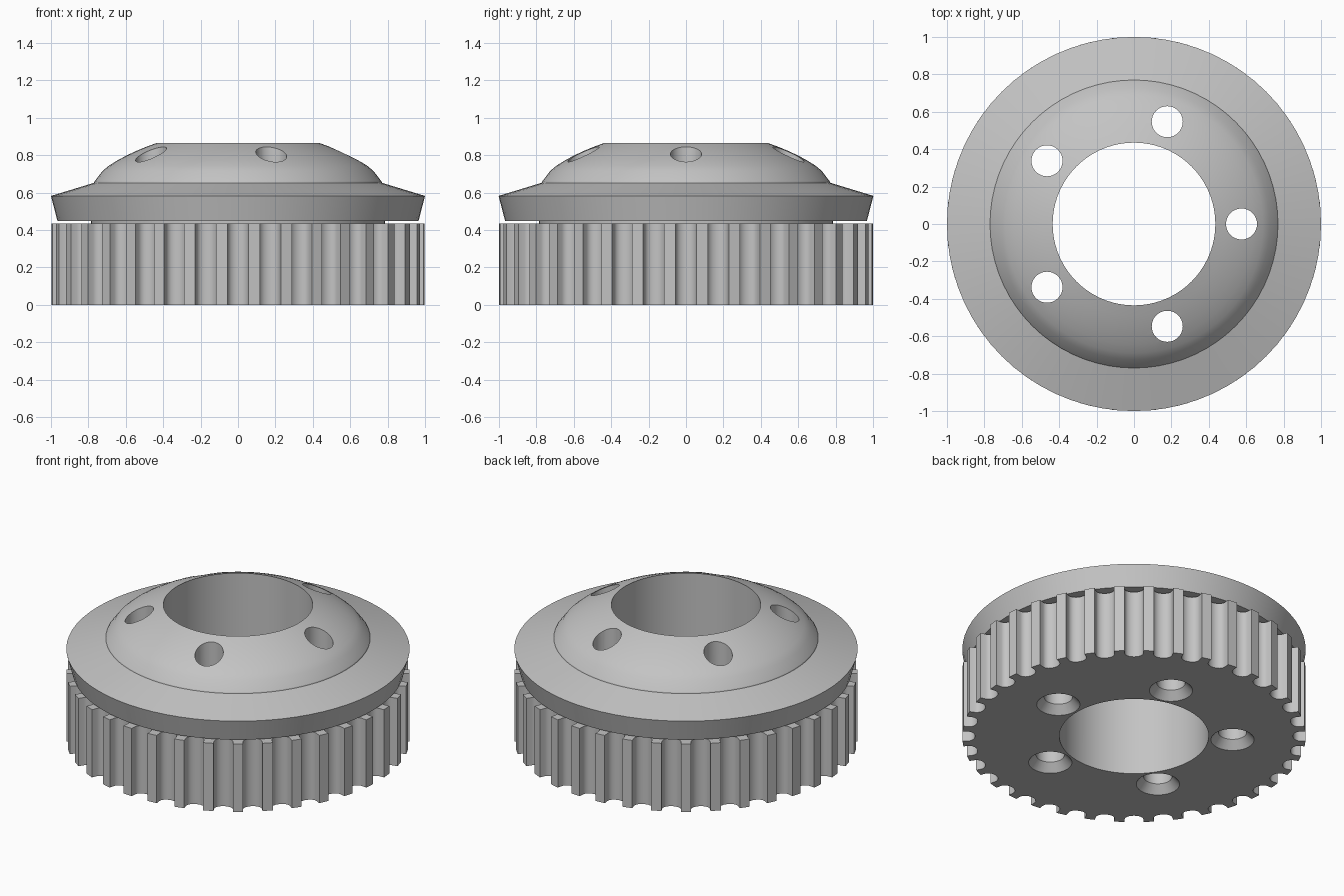
import bpy, bmesh
from math import sin, cos, pi, radians

cube = bpy.data.objects.get("Cube")
if cube:
    bpy.data.objects.remove(cube, do_unlink=True)

TEETH, BORE = 36, 0.435
GEAR_TOP = 0.435

steel = bpy.data.materials.new("grey metal")
steel.use_nodes = True
GREY = (0.55, 0.55, 0.55, 1)
steel.diffuse_color = GREY
steel.node_tree.nodes["Principled BSDF"].inputs["Base Color"].default_value = GREY


def make_object(name, bm):
    bmesh.ops.recalc_face_normals(bm, faces=bm.faces[:])
    mesh = bpy.data.meshes.new(name)
    bm.to_mesh(mesh)
    bm.free()
    mesh.materials.append(steel)
    ob = bpy.data.objects.new(name, mesh)
    bpy.context.collection.objects.link(ob)
    return ob


def lathe(bm, profile, steps, cx=0, cy=0, capped=False):
    """Spin (radius, z) points; close into a ring, or cap both ends."""
    rings = [[bm.verts.new((cx + r * cos(2 * pi * i / steps),
                            cy + r * sin(2 * pi * i / steps), z))
              for i in range(steps)] for r, z in profile]
    pairs = list(zip(rings, rings[1:]))
    if capped:
        bm.faces.new(rings[0])
        bm.faces.new(rings[-1])
    else:
        pairs.append((rings[-1], rings[0]))
    for a, b in pairs:
        for i in range(steps):
            j = (i + 1) % steps
            bm.faces.new((a[i], a[j], b[j], b[i]))


# Toothed ring: U-shaped grooves cut into the rim of an extruded disc
bm = bmesh.new()
outline = []
half, wall, depth = radians(3.25), 0.965, 0.04
for t in range(TEETH):
    mid = 2 * pi * t / TEETH
    groove = [(1, -half)]
    for k in range(9):
        a = pi * k / 8
        groove.append((wall - depth * sin(a), -half * cos(a)))
    groove.append((1, half))
    outline += [bm.verts.new((r * cos(mid + a), r * sin(mid + a), 0)) for r, a in groove]
base = bm.faces.new(outline)
top = bmesh.ops.extrude_face_region(bm, geom=[base])["geom"]
bmesh.ops.translate(bm, vec=(0, 0, GEAR_TOP),
                    verts=[v for v in top if isinstance(v, bmesh.types.BMVert)])
toothed_ring = make_object("toothed_ring", bm)

# Neck, flange and dome in one turned profile
bm = bmesh.new()
lathe(bm, [(BORE, GEAR_TOP), (0.785, GEAR_TOP), (0.785, 0.447), (0.965, 0.447),
           (1, 0.582), (0.77, 0.652), (0.768, 0.658), (0.725, 0.715),
           (0.69, 0.744), (0.645, 0.772), (0.597, 0.798), (0.543, 0.823),
           (0.49, 0.845), (BORE, 0.865)], 72)
flanged_dome = make_object("flanged_dome", bm)

# Cutters: central bore and five countersunk bolt holes
bm = bmesh.new()
lathe(bm, [(BORE, -0.1), (BORE, 0.6)], 72, capped=True)
bore_cutter = make_object("bore_cutter", bm)
bm = bmesh.new()
for k in range(5):
    a = 2 * pi * k / 5
    lathe(bm, [(0.135, -0.01), (0.083, 0.05), (0.083, 1)], 32,
          0.575 * cos(a), 0.575 * sin(a), capped=True)
bolt_cutter = make_object("bolt_hole_cutter", bm)

for cutter in (bore_cutter, bolt_cutter):
    cutter.hide_render = True
for ob, cutters in ((toothed_ring, (bore_cutter, bolt_cutter)),
                    (flanged_dome, (bolt_cutter,))):
    for cutter in cutters:
        mod = ob.modifiers.new(cutter.name, "BOOLEAN")
        mod.object, mod.operation, mod.solver = cutter, "DIFFERENCE", "EXACT"
        bpy.context.view_layer.objects.active = ob
        bpy.ops.object.modifier_apply(modifier=mod.name)
    bpy.ops.object.select_all(action="DESELECT")
    ob.select_set(True)
    bpy.context.view_layer.objects.active = ob
    bpy.ops.object.shade_smooth_by_angle(angle=radians(14 if ob is flanged_dome else 30))

for cutter in (bore_cutter, bolt_cutter):
    bpy.data.objects.remove(cutter, do_unlink=True)
